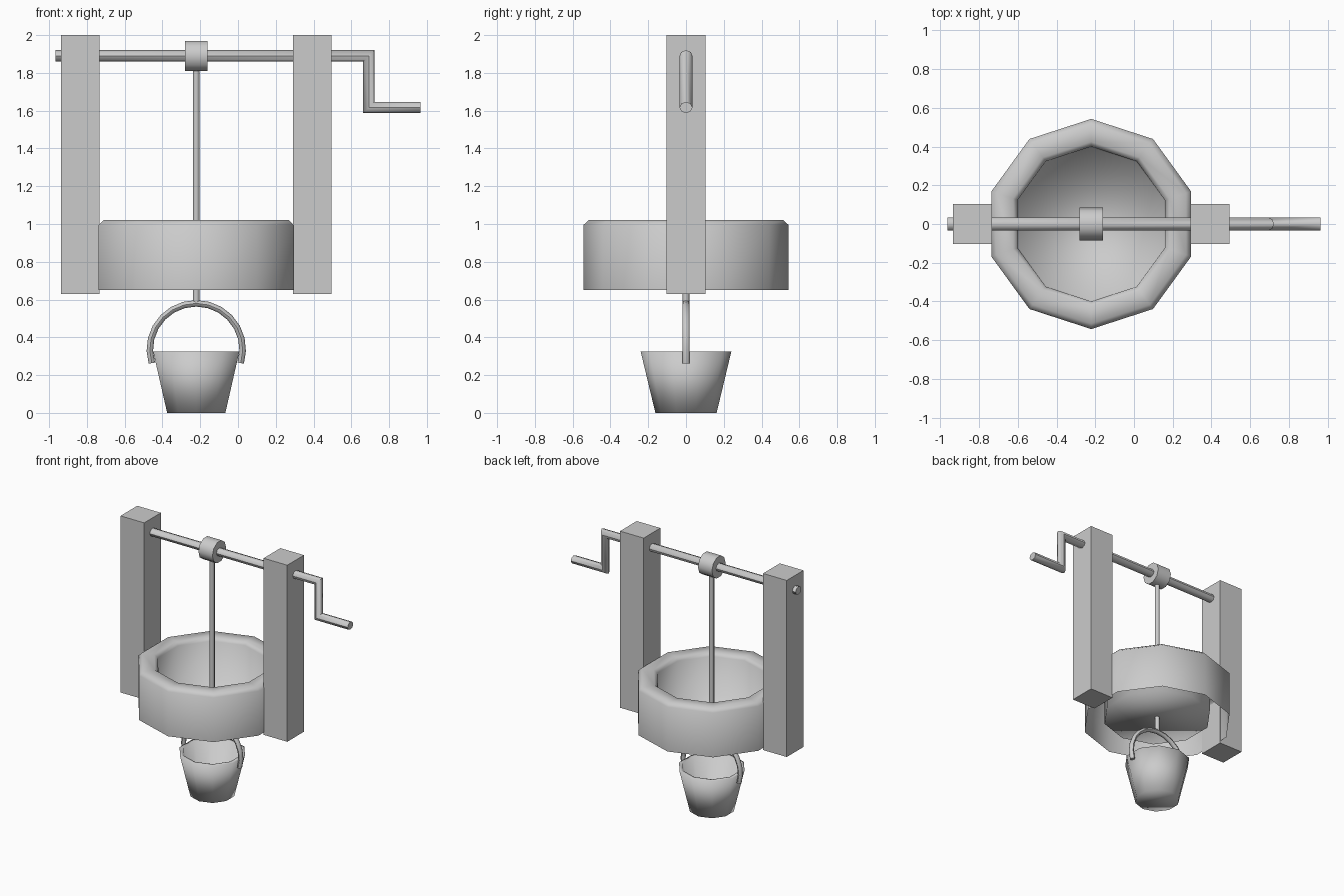
import bpy, bmesh, math
from mathutils import Vector

if "Cube" in bpy.data.objects:
    bpy.data.objects.remove(bpy.data.objects["Cube"])

CX = -0.221   # shared axis of basin, rope and bucket
AXLE_Z = 1.89


def finish(name, bm, angle=None, recalc=True):
    if recalc:
        bmesh.ops.recalc_face_normals(bm, faces=bm.faces)
    me = bpy.data.meshes.new(name)
    bm.to_mesh(me)
    bm.free()
    ob = bpy.data.objects.new(name, me)
    bpy.context.collection.objects.link(ob)
    if angle:
        bpy.ops.object.select_all(action='DESELECT')
        bpy.context.view_layer.objects.active = ob
        ob.select_set(True)
        bpy.ops.object.shade_smooth_by_angle(angle=math.radians(angle))
    return ob


def skin(bm, rings):
    n = len(rings[0])
    for a, b in zip(rings, rings[1:]):
        for i in range(n):
            j = (i + 1) % n
            bm.faces.new((a[i], a[j], b[j], b[i]))


def lathe(name, profile, cap_start=False, n=10):
    """Revolve (radius, z) around the well axis; the last ring is capped."""
    bm = bmesh.new()
    rings = []
    for r, z in profile:
        rings.append([bm.verts.new((CX + r * math.sin(math.tau * i / n),
                                    -r * math.cos(math.tau * i / n), z))
                      for i in range(n)])
    skin(bm, rings)
    bm.faces.new(rings[-1])
    if cap_start:
        bm.faces.new(rings[0][::-1])
    return finish(name, bm, 120, recalc=cap_start)


def tube(name, pts, radius, sides=8, depth=1.15):
    """Mitred tube along a path of (x, z) points in the y = 0 plane."""
    bm = bmesh.new()
    pts = [Vector((x, 0, z)) for x, z in pts]
    yv = Vector((0, 1, 0))
    rings = []
    for k, p in enumerate(pts):
        t0 = (p - pts[k - 1]).normalized() if k else None
        t1 = (pts[k + 1] - p).normalized() if k < len(pts) - 1 else None
        a, b = t0 or t1, t1 or t0
        t = (a + b).normalized()
        m = yv.cross(t) / max(t.dot(a), 0.3)
        rings.append([bm.verts.new(p + radius * (yv * depth * math.cos(math.tau * i / sides)
                                                 + m * math.sin(math.tau * i / sides)))
                      for i in range(sides)])
    skin(bm, rings)
    bm.faces.new(rings[0][::-1])
    bm.faces.new(rings[-1])
    return finish(name, bm, 50)


# Square posts either side
for side, sx in (("left", -1), ("right", 1)):
    bm = bmesh.new()
    bmesh.ops.create_cube(bm, size=1)
    for v in bm.verts:
        v.co = (CX + sx * 0.614 + v.co.x * 0.203, v.co.y * 0.205, 1.315 + v.co.z * 1.37)
    finish(side + "_post", bm)

# Stone basin: outer wall, chamfered rim, inner wall and floor, open underneath
lathe("well_basin", [(0.543, 0.65), (0.543, 0.995), (0.515, 1.02),
                     (0.425, 1.02), (0.40, 0.995), (0.395, 0.70)])

# Bucket with an inside wall
lathe("bucket", [(0.162, 0), (0.24, 0.325), (0.212, 0.325), (0.145, 0.03)], cap_start=True)

# Bucket handle
arc = [math.radians(197 - 214 * i / 14) for i in range(15)]
tube("bucket_handle", [(CX + 0.246 * math.cos(a), 0.335 + 0.245 * math.sin(a)) for a in arc], 0.017)

# Rope, winding drum, and axle with crank
tube("rope", [(CX, 0.585), (CX, 1.85)], 0.018, depth=1)
tube("drum", [(CX - 0.06, AXLE_Z), (CX + 0.06, AXLE_Z)], 0.084, 10, depth=1)
tube("axle_crank", [(-0.965, AXLE_Z), (0.693, AXLE_Z), (0.693, 1.617), (0.965, 1.617)], 0.03)
